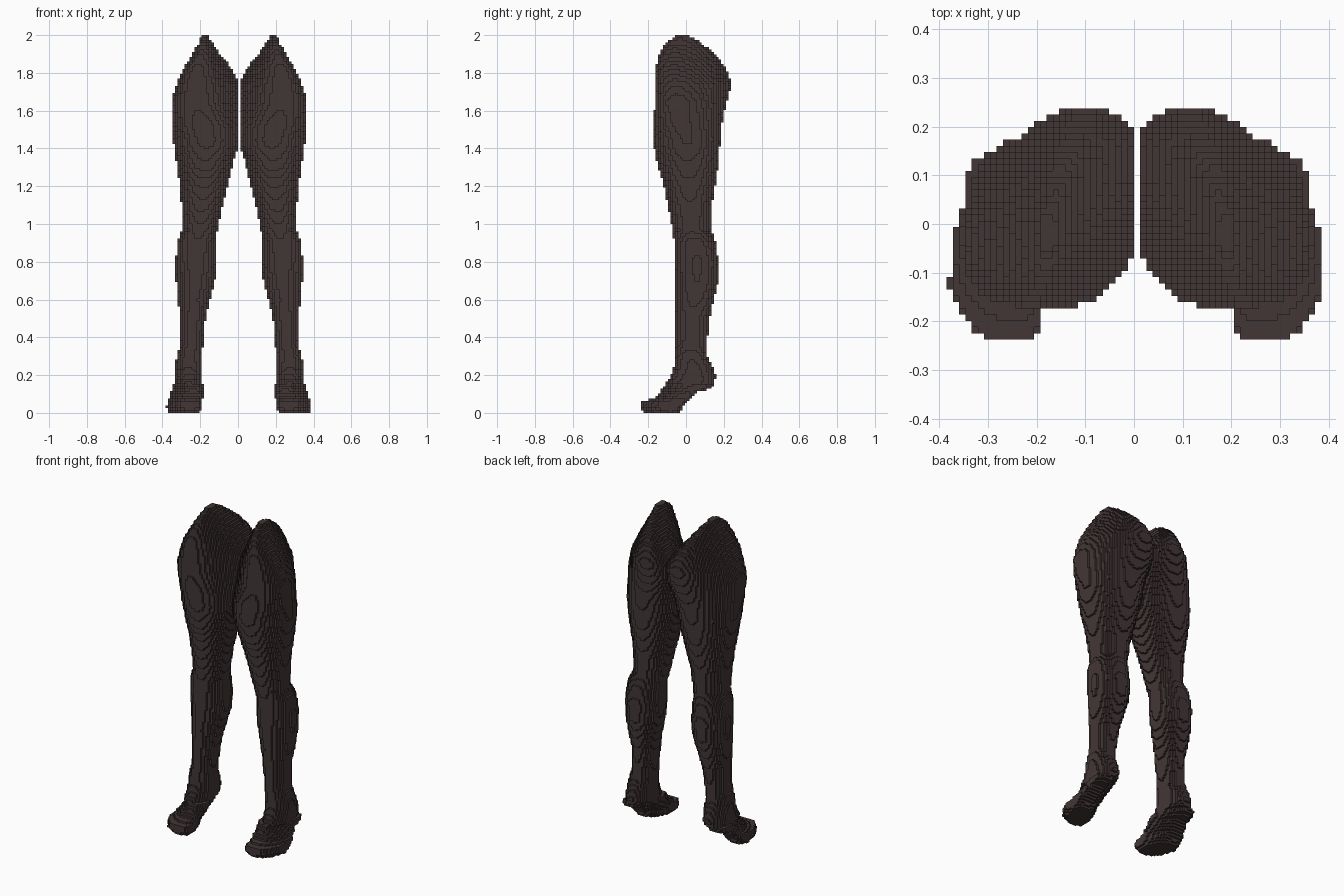
import bpy, bmesh

cube = bpy.data.objects.get("Cube")
if cube:
    bpy.data.objects.remove(cube, do_unlink=True)

V = 2.0 / 156          # voxel edge length
LAYERS = 156

# Leg cross-sections: height, inner x, outer x, front y, back y
SECTIONS = [
    (0.00, .225, .365, -.215, -.040), (0.03, .210, .386, -.245, -.015),
    (0.06, .210, .386, -.242, .010), (0.075, .208, .372, -.175, .025),
    (0.11, .206, .358, -.140, .065), (0.13, .205, .352, -.125, .135),
    (0.19, .203, .345, -.085, .158), (0.25, .202, .342, -.062, .138),
    (0.30, .202, .338, -.057, .112), (0.36, .198, .320, -.057, .110),
    (0.50, .184, .318, -.057, .125), (0.60, .160, .332, -.053, .147),
    (0.70, .135, .340, -.056, .170), (0.80, .128, .342, -.058, .173),
    (0.91, .130, .335, -.063, .155), (0.97, .120, .308, -.070, .133),
    (1.10, .095, .312, -.097, .136), (1.20, .070, .322, -.117, .152),
    (1.30, .045, .335, -.147, .170), (1.42, .010, .353, -.170, .180),
    (1.52, .005, .356, -.174, .187), (1.64, .005, .352, -.163, .215),
    (1.74, .020, .322, -.163, .240), (1.82, .060, .285, -.160, .215),
    (1.90, .115, .245, -.142, .155), (1.96, .150, .218, -.110, .080),
    (2.00, .172, .206, -.045, .010),
]


def section_at(z):
    """Cross-section interpolated between the two nearest rows."""
    for a, b in zip(SECTIONS, SECTIONS[1:]):
        if z <= b[0]:
            t = (z - a[0]) / (b[0] - a[0])
            return [p + (q - p) * t for p, q in zip(a[1:], b[1:])]


def skew_at(z):
    """Sideways lean of a section: toes turn out, buttocks turn in."""
    if z < 0.15:
        return 0.03
    if z > 1.45:
        return -0.06 * min(1, (z - 1.45) / 0.2) * min(1, (2.0 - z) / 0.2)
    return 0.0


def leg_cells():
    """All solid voxels of one leg, as (i, j, k) grid cells."""
    cells = set()
    for k in range(LAYERS):
        z = (k + 0.5) * V
        x0, x1, y0, y1 = section_at(z)
        cx, cy, rx, ry = (x0 + x1) / 2, (y0 + y1) / 2, (x1 - x0) / 2, (y1 - y0) / 2
        power = 2.5 if z < 0.1 else 2.25
        for j in range(-18, 19):
            v = (j * V - cy) / ry
            for i in range(1, 30):
                u = ((i + 0.5) * V - cx - skew_at(z) * v) / rx
                if abs(u) ** power + abs(v) ** power <= 1:
                    cells.add((i, j, k))
    return cells


# Corner offsets of each cube side, wound outward
SIDES = {}
for axis in range(3):
    for sign in (0, 1):
        ring = [(0, 0), (1, 0), (1, 1), (0, 1)]
        if not sign:
            ring.reverse()
        corners = []
        for a, b in ring:
            c = [0, 0, 0]
            c[axis], c[(axis + 1) % 3], c[(axis + 2) % 3] = sign, a, b
            corners.append(tuple(c))
        step = [0, 0, 0]
        step[axis] = 2 * sign - 1
        SIDES[tuple(step)] = corners


def build_voxels(name, cells, material):
    """Make an object from the exposed cube sides of the cells."""
    bm = bmesh.new()
    verts = {}
    for cell in sorted(cells):
        for step, corners in SIDES.items():
            if tuple(p + s for p, s in zip(cell, step)) in cells:
                continue
            face = []
            for c in corners:
                key = tuple(p + o for p, o in zip(cell, c))
                if key not in verts:
                    i, j, k = key
                    verts[key] = bm.verts.new((i * V, (j - 0.5) * V, k * V))
                face.append(verts[key])
            bm.faces.new(face)
    mesh = bpy.data.meshes.new(name)
    bm.to_mesh(mesh)
    bm.free()
    mesh.materials.append(material)
    obj = bpy.data.objects.new(name, mesh)
    bpy.context.collection.objects.link(obj)
    return obj


# Single dark brown material
color = (0.055, 0.037, 0.037, 1.0)
brown = bpy.data.materials.new("dark brown")
brown.use_nodes = True
brown.diffuse_color = color
bsdf = next(n for n in brown.node_tree.nodes if n.type == 'BSDF_PRINCIPLED')
bsdf.inputs["Base Color"].default_value = color

# Left leg, and its mirrored partner with one extra voxel at the little toe
left = leg_cells()
right = {(-i, j, k) for i, j, k in left}
right |= {(-30, -10, 2), (-30, -9, 2)}
build_voxels("left_leg", left, brown)
build_voxels("right_leg", right, brown)
